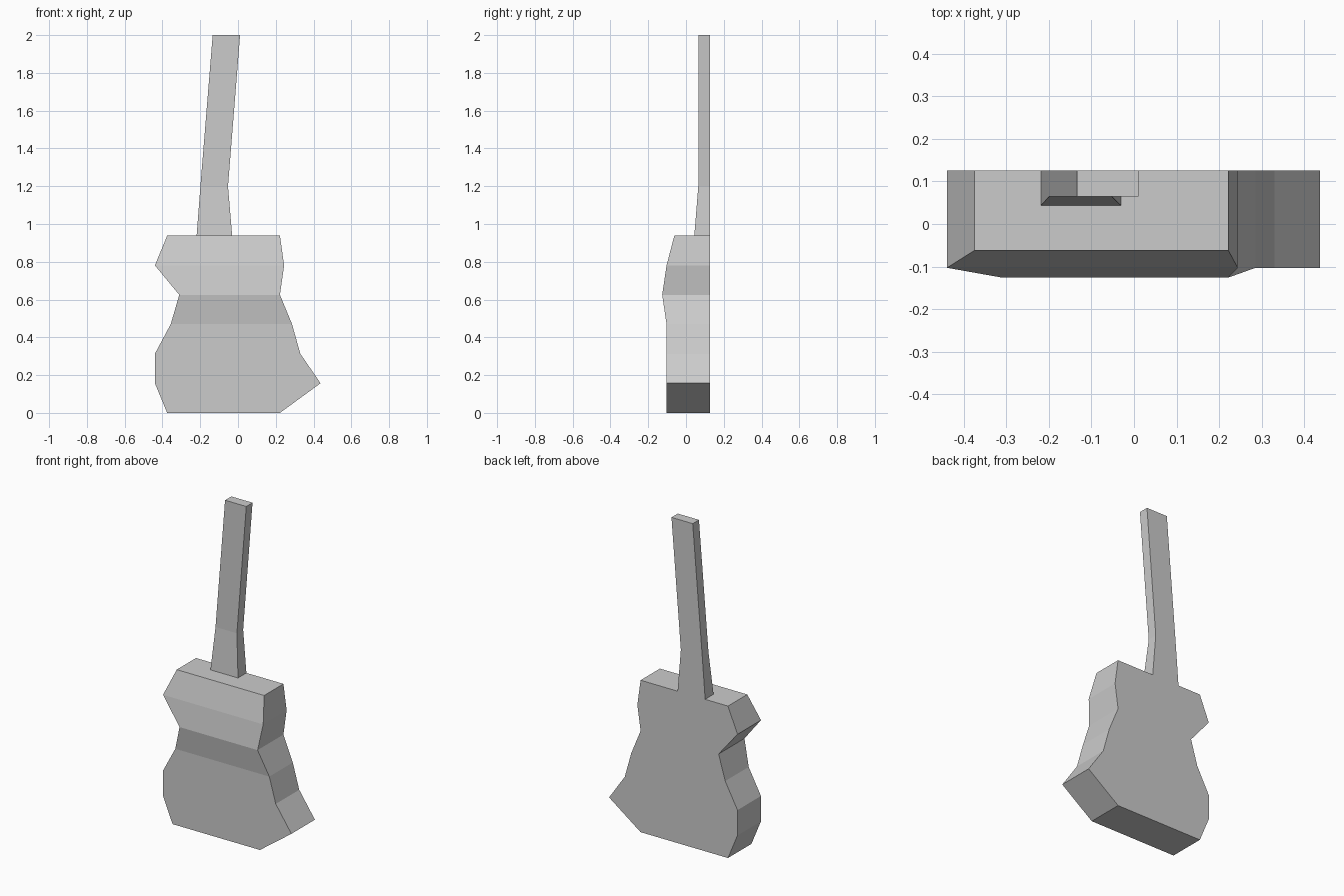
import bpy
import bmesh

if "Cube" in bpy.data.objects:
    bpy.data.objects.remove(bpy.data.objects["Cube"])

BACK = 0.126  # flat back plane shared by body and neck


def loft(name, sections, cap_bottom=True):
    """Skin rectangular sections (z, left x, right x, front y) up to a flat back."""
    bm = bmesh.new()
    rings = []
    for z, left, right, front in sections:
        corners = [(left, front), (right, front), (right, BACK), (left, BACK)]
        rings.append([bm.verts.new((x, y, z)) for x, y in corners])
    for low, high in zip(rings, rings[1:]):
        for i in range(4):
            j = (i + 1) % 4
            bm.faces.new((low[i], low[j], high[j], high[i]))
    bm.faces.new(rings[-1])
    if cap_bottom:
        bm.faces.new(rings[0][::-1])
    mesh = bpy.data.meshes.new(name)
    bm.to_mesh(mesh)
    bm.free()
    obj = bpy.data.objects.new(name, mesh)
    bpy.context.collection.objects.link(obj)
    return obj


# Guitar body: evenly stacked sections with a waist and an uneven outline
loft("guitar_body", [
    (0.0, -0.375, 0.222, -0.103),
    (0.157, -0.44, 0.437, -0.103),
    (0.313, -0.44, 0.33, -0.103),
    (0.47, -0.356, 0.286, -0.103),
    (0.625, -0.311, 0.222, -0.126),
    (0.781, -0.44, 0.244, -0.103),
    (0.938, -0.375, 0.222, -0.062),
])

# Neck: flared heel, then a slightly leaning straight bar seated on the body
loft("guitar_neck", [
    (0.938, -0.219, -0.031, 0.044),
    (1.2, -0.199, -0.053, 0.065),
    (2.0, -0.134, 0.011, 0.065),
], cap_bottom=False)
